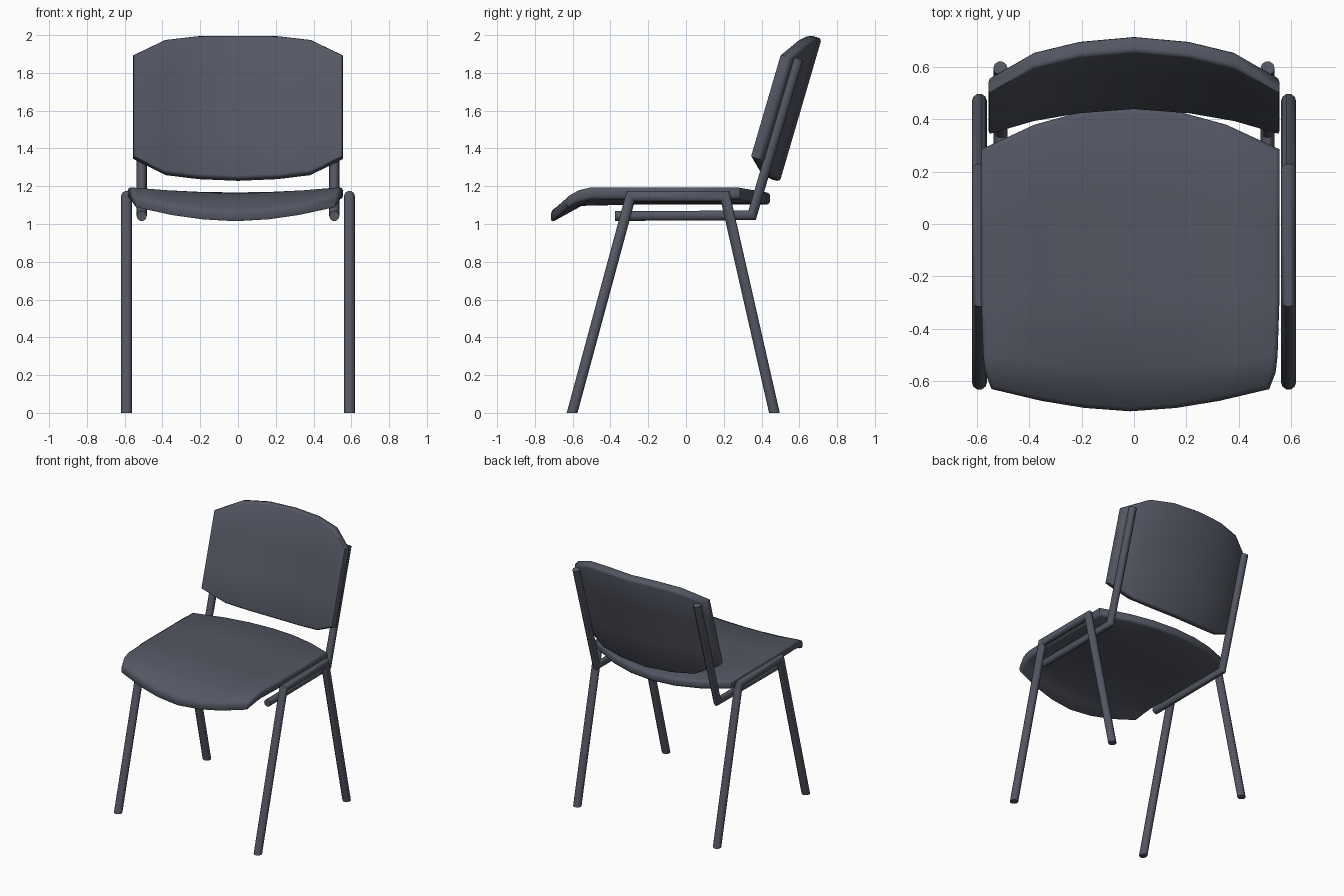
import bpy, bmesh, math
from mathutils import Vector

if "Cube" in bpy.data.objects:
    bpy.data.objects.remove(bpy.data.objects["Cube"])

mat = bpy.data.materials.new("slate grey")
mat.diffuse_color = (0.088, 0.096, 0.125, 1)
mat.use_nodes = True
mat.node_tree.nodes["Principled BSDF"].inputs["Base Color"].default_value = mat.diffuse_color


def finish(bm, name):
    bmesh.ops.recalc_face_normals(bm, faces=bm.faces[:])
    me = bpy.data.meshes.new(name)
    bm.to_mesh(me)
    bm.free()
    me.materials.append(mat)
    ob = bpy.data.objects.new(name, me)
    bpy.context.collection.objects.link(ob)
    bpy.ops.object.select_all(action='DESELECT')
    ob.select_set(True)
    bpy.context.view_layer.objects.active = ob
    bpy.ops.object.shade_smooth_by_angle(angle=math.radians(50))
    return ob


def tube(name, x, path, r, sides=10):
    """Round tube with mitred bends along a (y, z) path at constant x."""
    bm = bmesh.new()
    pts = [Vector((0, y, z)) for y, z in path]
    rings = []
    for i, p in enumerate(pts):
        a = (p - pts[i - 1]).normalized() if i else (pts[1] - p).normalized()
        b = (pts[i + 1] - p).normalized() if i < len(pts) - 1 else a
        na, nb = Vector((0, -a.z, a.y)), Vector((0, -b.z, b.y))
        m = (na + nb).normalized()
        m /= m.dot(na)
        if p.z == 0:                      # feet are cut level with the floor
            m = Vector((0, -1 / a.z, 0))
        ring = []
        for k in range(sides):
            t = 2 * math.pi * k / sides
            ring.append(bm.verts.new(p + Vector((x + r * math.cos(t), 0, 0)) + m * (r * math.sin(t))))
        rings.append(ring)
    for q, s in zip(rings, rings[1:]):
        for k in range(sides):
            j = (k + 1) % sides
            bm.faces.new((q[k], q[j], s[j], s[k]))
    bm.faces.new(rings[0])
    bm.faces.new(rings[-1])
    return finish(bm, name)


def panel(name, rows, offset, bevel):
    """Curved sheet from rows of points, thickened by offset, with rounded rim."""
    bm = bmesh.new()
    front = [[bm.verts.new(p) for p in row] for row in rows]
    back = [[bm.verts.new(p + offset) for p in row] for row in rows]
    nr, nc = len(rows), len(rows[0])
    for g in (front, back):
        for i in range(nr - 1):
            for j in range(nc - 1):
                bm.faces.new((g[i][j], g[i][j + 1], g[i + 1][j + 1], g[i + 1][j]))
    rim = [(0, j) for j in range(nc)] + [(i, nc - 1) for i in range(1, nr)]
    rim += [(nr - 1, j) for j in range(nc - 2, -1, -1)] + [(i, 0) for i in range(nr - 2, 0, -1)]
    for (a, b), (c, d) in zip(rim, rim[1:] + rim[:1]):
        bm.faces.new((front[a][b], front[c][d], back[c][d], back[a][b]))
    bmesh.ops.recalc_face_normals(bm, faces=bm.faces[:])
    edge_pairs = {frozenset((g[a][b], g[c][d])) for g in (front, back)
                  for (a, b), (c, d) in zip(rim, rim[1:] + rim[:1])}
    edges = [e for e in bm.edges if frozenset(e.verts) in edge_pairs]
    bmesh.ops.bevel(bm, geom=edges, offset=bevel, segments=2, profile=0.5, affect='EDGES')
    return finish(bm, name)


# Side legs (inverted U) and back supports, mirrored left and right
for side, sx in (("left", -1), ("right", 1)):
    tube(side + "_leg_frame", sx * 0.59,
         [(-0.603, 0), (-0.293, 1.147), (0.207, 1.147), (0.468, 0)], 0.029)
    tube(side + "_back_support", sx * 0.51,
         [(-0.375, 1.042), (0.35, 1.046), (0.595, 1.875)], 0.027)

# Seat: slightly dished, front lip turned down
rows = []
for v, w in ((0, 0.53), (0.07, 0.555), (0.14, 0.562), (0.4, 0.57), (0.7, 0.57), (1, 0.57)):
    row = []
    for s in (-1, -0.64, -0.33, 0, 0.33, 0.64, 1):
        y0 = -0.715 + 0.085 * abs(s) ** 1.7
        y1 = 0.445 - 0.16 * abs(s) ** 2
        y = y0 + (y1 - y0) * v
        z = 1.167 + 0.028 * s * s - 0.55 * max(0, -0.54 - y)
        row.append(Vector((-0.014 + w * s, y, z)))
    rows.append(row)
panel("seat", rows, Vector((0, 0, -0.064)), 0.018)

# Backrest: leaning, curved across, bowed top and bottom edges
lean = math.radians(16.3)
up = Vector((0, math.sin(lean), math.cos(lean)))
rear = Vector((0, math.cos(lean), -math.sin(lean)))
half = [(0.555, 0, 0, 0), (0.385, 0.072, -0.068, 0.106),
        (0.21, 0.107, -0.08, 0.137), (0, 0.125, -0.084, 0.143)]   # x, depth, bottom, top
cols = [(-x, d, b, t) for x, d, b, t in half] + half[-2::-1]
rows = []
for v in (0, 0.33, 0.67, 1):
    rows.append([Vector((x, 0.338, 1.358)) + rear * d + up * (b + (0.562 + t - b) * v)
                 for x, d, b, t in cols])
panel("backrest", rows, rear * 0.065, 0.016)
